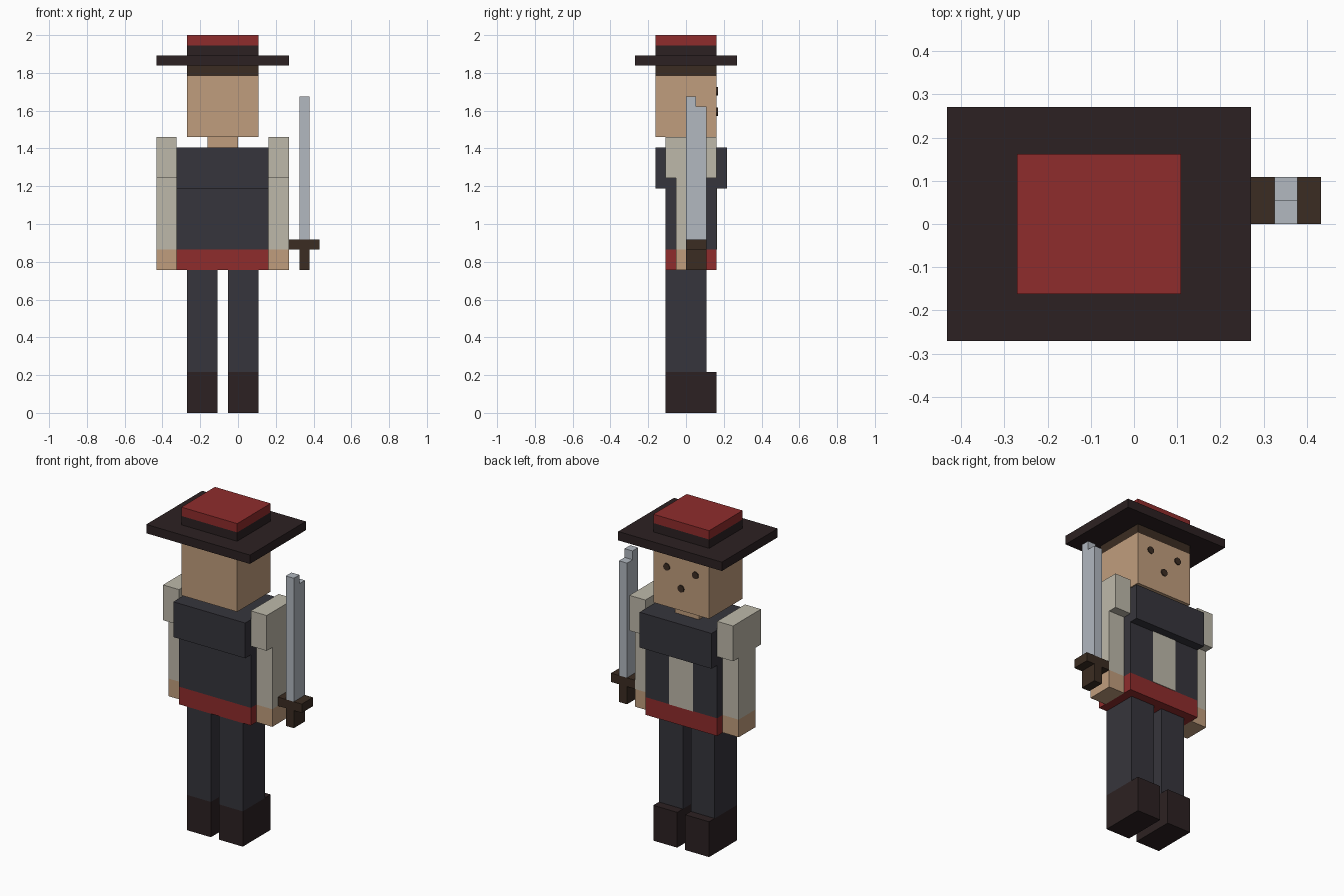
import bpy
import bmesh
import math
from mathutils import Matrix

cube = bpy.data.objects.get("Cube")
if cube:
    bpy.data.objects.remove(cube, do_unlink=True)

U = 2 / 37      # block grid unit: the figure is 37 blocks tall
MID = -1.5      # body centre line in blocks


def linear(c):
    c /= 255
    return c / 12.92 if c <= 0.04045 else ((c + 0.055) / 1.055) ** 2.4


def material(name, r, g, b):
    m = bpy.data.materials.new(name)
    col = (linear(r), linear(g), linear(b), 1)
    m.diffuse_color = col
    m.use_nodes = True
    bsdf = next(n for n in m.node_tree.nodes if n.type == 'BSDF_PRINCIPLED')
    bsdf.inputs["Base Color"].default_value = col
    return m


SKIN = material("skin", 192, 157, 125)
CLOTH = material("charcoal cloth", 54, 53, 60)
CREAM = material("cream shirt", 190, 185, 170)
RED = material("red", 143, 44, 44)
LEATHER = material("dark leather", 44, 33, 34)
BROWN = material("dark brown", 59, 44, 34)
STEEL = material("steel", 178, 184, 192)


def finish(name, bm, mat):
    bmesh.ops.recalc_face_normals(bm, faces=bm.faces[:])
    me = bpy.data.meshes.new(name)
    bm.to_mesh(me)
    bm.free()
    me.materials.append(mat)
    ob = bpy.data.objects.new(name, me)
    bpy.context.collection.objects.link(ob)
    return ob


def box(name, mat, x, y, z):
    """Box from (min, max) ranges given in blocks."""
    bm = bmesh.new()
    size = [(b - a) * U for a, b in (x, y, z)]
    centre = [(a + b) / 2 * U for a, b in (x, y, z)]
    bmesh.ops.create_cube(bm, size=1, matrix=Matrix.Translation(centre) @ Matrix.Diagonal((*size, 1)))
    return finish(name, bm, mat)


def dot(name, x, z):
    """Thin round plate on the face."""
    bm = bmesh.new()
    place = Matrix.Translation((x * U, 3 * U + 0.002, z * U)) @ Matrix.Rotation(math.pi / 2, 4, 'X')
    bmesh.ops.create_cone(bm, cap_ends=True, segments=12, radius1=0.4 * U, radius2=0.4 * U,
                          depth=0.008, matrix=place)
    return finish(name, bm, BROWN)


# Legs, boots and arms, one set per side
for side, s in (("left", 1), ("right", -1)):
    def span(a, b):
        return tuple(sorted((MID + s * a, MID + s * b)))

    leg, arm = span(0.5, 3.5), span(4.5, 6.5)
    box(side + "_boot", LEATHER, leg, (-2, 3), (0, 4))
    box(side + "_leg", CLOTH, leg, (-2, 2), (4, 14))
    box(side + "_hand", SKIN, arm, (-1, 2), (14, 16))
    box(side + "_forearm", CREAM, arm, (-1, 2), (16, 23))
    box(side + "_sleeve", CREAM, arm, (-2, 3), (23, 27))
    dot(side + "_eye", MID + s * 1.8, 31.5)
dot("mouth", MID, 29.5)

# Torso
box("sash", RED, (-6, 3), (-2, 3), (14, 16))
box("jacket_body", CLOTH, (-6, 3), (-2, 3), (16, 22))
box("jacket_shoulders", CLOTH, (-6, 3), (-3, 4), (22, 26))
box("shirt_panel", CREAM, (-3, 0), (2.98, 3.06), (16, 22))

# Head and hat
box("neck", SKIN, (-3, 0), (-1, 2), (26, 27))
box("head", SKIN, (-5, 2), (-3, 3), (27, 33))
box("hair", BROWN, (-5, 2), (-3, 3), (33, 34))
box("hat_brim", LEATHER, (-8, 5), (-5, 5), (34, 35))
box("hat_band", LEATHER, (-5, 2), (-3, 3), (35, 36))
box("hat_crown", RED, (-5, 2), (-3, 3), (36, 37))

# Sword: stepped blade profile extruded across its thickness
box("sword_grip", BROWN, (6, 7), (0, 2), (14, 16))
box("sword_guard", BROWN, (5, 8), (0, 2), (16, 17))
bm = bmesh.new()
outline = [(0, 17), (2, 17), (2, 30), (1, 30), (1, 31), (0, 31)]
face = bm.faces.new([bm.verts.new((6 * U, y * U, z * U)) for y, z in outline])
ext = bmesh.ops.extrude_face_region(bm, geom=[face])
bmesh.ops.translate(bm, vec=(U, 0, 0), verts=[v for v in ext["geom"] if isinstance(v, bmesh.types.BMVert)])
finish("sword_blade", bm, STEEL)
